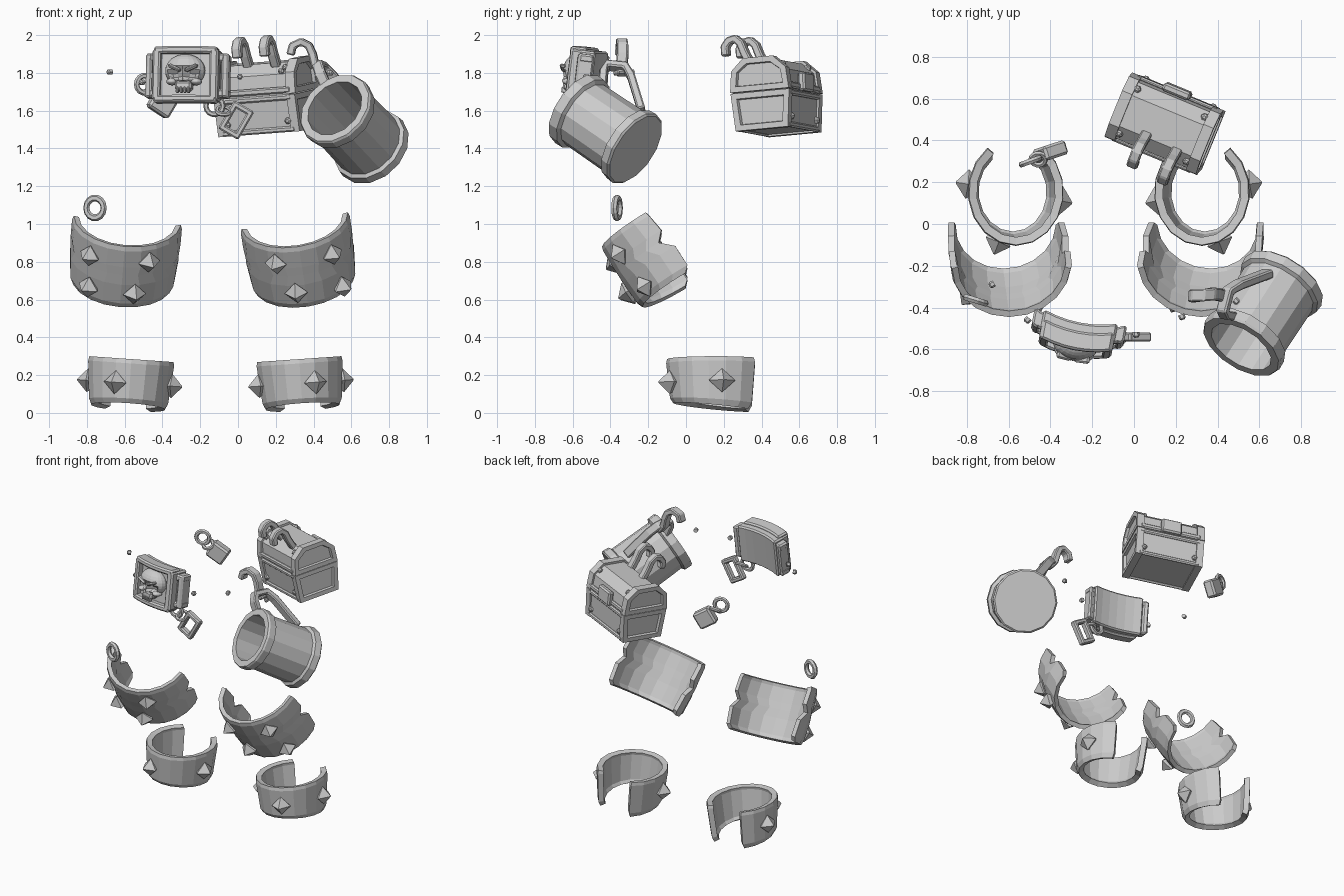
import bpy, bmesh
from math import sin, cos, pi, radians as rad
from mathutils import Matrix, Vector

if "Cube" in bpy.data.objects:
    bpy.data.objects.remove(bpy.data.objects["Cube"])

T = Matrix.Translation
I4 = Matrix.Identity(4)
def R(deg, axis): return Matrix.Rotation(rad(deg), 4, axis)
def S(x, y, z): return Matrix.Diagonal((x, y, z, 1))
def aim(p, d): return T(p) @ Vector(d).to_track_quat('Z', 'Y').to_matrix().to_4x4()

def finish(name, bm, M=I4, recalc=True, bevel=0):
    if recalc:
        bmesh.ops.recalc_face_normals(bm, faces=bm.faces)
    bm.transform(M)
    if M.determinant() < 0:
        bmesh.ops.reverse_faces(bm, faces=bm.faces)
    me = bpy.data.meshes.new(name)
    bm.to_mesh(me)
    bm.free()
    ob = bpy.data.objects.new(name, me)
    bpy.context.collection.objects.link(ob)
    if bevel:
        b = ob.modifiers.new("bevel", 'BEVEL')
        b.width, b.segments = bevel, 1
    return ob

def skin(bm, loops):
    """Join equal-length point loops with quads and cap both ends."""
    g = [[bm.verts.new(p) for p in loop] for loop in loops]
    n = len(g[0])
    for a, b in zip(g, g[1:]):
        for j in range(n):
            bm.faces.new((a[j], a[(j + 1) % n], b[(j + 1) % n], b[j]))
    bm.faces.new(g[0])
    bm.faces.new(g[-1])

def box(name, M, c, d, bevel=0.008):
    bm = bmesh.new()
    bmesh.ops.create_cube(bm, size=1, matrix=T(c) @ S(*d))
    return finish(name, bm, M, bevel=bevel)

def arc_band(name, rows, segs, M, thick, flare=0):
    """Open band facing -y; rows are (z, radius, half angle); flare raises the lower front."""
    bm = bmesh.new()
    g = []
    for z, r, h in rows:
        angs = [rad(-h + 2 * h * j / segs) for j in range(segs + 1)]
        k = flare if z < 0 else 0
        g.append([bm.verts.new((r * sin(a), -r * cos(a), z * (1 - k * cos(a)))) for a in angs])
    for lo, hi in zip(g, g[1:]):
        for j in range(segs):
            bm.faces.new((lo[j], lo[j + 1], hi[j + 1], hi[j]))
    ob = finish(name, bm, M, recalc=False)
    s = ob.modifiers.new("thickness", 'SOLIDIFY')
    s.thickness, s.offset = thick, -1

def spike(name, M, r, deg, z, size):
    a = rad(deg)
    bm = bmesh.new()
    bmesh.ops.create_cone(bm, segments=4, radius1=size * .65, radius2=size, depth=.03, cap_ends=True)
    bmesh.ops.create_cone(bm, segments=4, radius1=size, radius2=.004, depth=.055,
                          cap_ends=True, matrix=T((0, 0, .0425)))
    d = (sin(a), -cos(a), 0)
    finish(name, bm, M @ aim((r * d[0], r * d[1], z), d))

def prism(name, prof, x0, x1, M, sunk=0):
    """Profile in y,z extruded along x, with a sunken panel in the x1 end."""
    zs = [z for y, z in prof]
    mid = (min(zs) + max(zs)) / 2
    kz = 1 - .06 / (max(zs) - min(zs))
    inner = [(y * .8, mid + (z - mid) * kz) for y, z in prof]
    stack = [(x0, prof), (x1, prof)]
    if sunk:
        stack += [(x1, inner), (x1 - sunk, [(y * .96, mid + (z - mid) * .94) for y, z in inner])]
    bm = bmesh.new()
    skin(bm, [[(x, y, z) for y, z in p] for x, p in stack])
    finish(name, bm, M)

def strap(name, pts, side, w, t, M=I4):
    """Rectangular section swept along points."""
    bm = bmesh.new()
    p = [Vector(q) for q in pts]
    s = Vector(side).normalized()
    rings = []
    for i, q in enumerate(p):
        tan = (p[min(i + 1, len(p) - 1)] - p[max(i - 1, 0)]).normalized()
        n = tan.cross(s).normalized() * t / 2
        h = s * w / 2
        rings.append([q + v for v in (n + h, n - h, -n - h, -n + h)])
    skin(bm, rings)
    finish(name, bm, M, bevel=.007)

def lathe(name, prof, segs, M):
    bm = bmesh.new()
    skin(bm, [[(r * cos(2 * pi * j / segs), r * sin(2 * pi * j / segs), z) for j in range(segs)]
              for r, z in prof])
    finish(name, bm, M)

def ring(name, M, R1, r):
    bpy.ops.mesh.primitive_torus_add(major_segments=14, minor_segments=6, major_radius=R1, minor_radius=r)
    ob = bpy.context.object
    ob.name = name
    ob.data.transform(M)

def ellipsoid(name, M, c, d, dents=()):
    bm = bmesh.new()
    bmesh.ops.create_uvsphere(bm, u_segments=20, v_segments=14, radius=1, matrix=T(c) @ S(*d))
    for x, z, r in dents:
        for v in bm.verts:
            if v.co.y < c[1] and (v.co.x - x) ** 2 + (v.co.z - z) ** 2 < r * r:
                v.co.y += .035
    finish(name, bm, M)

# Spiked cuffs and shin guards, mirrored left and right
studs_r = ((-27, .10), (35, .09), (-10, -.08), (42, -.13))
studs_l = ((-27, .10), (38, .09), (-14, -.09), (36, -.10))
for tag, m, cx, gx, roll, studs in (("right", 1, .333, .325, -9, studs_r), ("left", -1, -.573, -.60, -5, studs_l)):
    M = T((cx, .155, .157)) @ S(m, 1.13, 1) @ R(-4, 'Y')
    arc_band(tag + "_cuff", [(-.127, .197, 142), (-.097, .212, 144), (.105, .23, 144), (.128, .226, 143)],
             14, M, .038, .17)
    for k, a in enumerate((20, 98, -80)):
        spike(f"{tag}_cuff_spike_{k}", M, .212, a, .0, .063)
    M = T((gx, -.10, .86)) @ S(m, 1, 1) @ R(roll, 'Y') @ R(31, 'X')
    arc_band(tag + "_guard", [(-.19, .268, 90), (-.16, .28, 96), (-.04, .29, 95), (.02, .29, 82),
                              (.07, .292, 91), (.17, .292, 88), (.195, .285, 87)], 10, M, .03)
    for k, (a, z) in enumerate(studs):
        spike(f"{tag}_guard_spike_{k}", M, .283, a, z, .062)

# Loose ring
ring("loose_ring", T((-.757, -.365, 1.085)) @ R(-17, 'Z') @ S(1, 1, 1.1) @ R(90, 'X'), .048, .017)

# Curved belt buckle
B = T((-.273, -.545, 1.787)) @ R(-11, 'Z') @ R(-7, 'X')
def curved_box(name, c, d, k=.9):
    bm = bmesh.new()
    n = 6 if d[0] > .1 else 1
    xs = [c[0] + d[0] * (i / n - .5) for i in range(n + 1)]
    prof = [(-.5, -.5), (.5, -.5), (.5, .5), (-.5, .5)]
    skin(bm, [[(x, c[1] + y * d[1] + k * x * x, c[2] + z * d[2]) for y, z in prof] for x in xs])
    finish(name, bm, B, bevel=.01)
curved_box("buckle_plate", (0, .015, 0), (.36, .09, .27))
for s in (-1, 1):
    curved_box("buckle_frame_bar", (0, -.03, s * .13), (.34, .09, .038))
    curved_box("buckle_frame_side", (s * .155, -.03, 0), (.045, .09, .27))
    for z in (-.095, .095):
        curved_box("buckle_loop_bar", (s * .19, .005, z), (.07, .08, .045))
    curved_box("buckle_loop_end", (s * .205, .005, 0), (.035, .085, .235))
    curved_box("buckle_loop_inner", (s * .19, .02, 0), (.05, .05, .2))

# Skull relief
ellipsoid("skull", B, (0, -.035, .02), (.108, .075, .088),
          [(-.043, -.005, .027), (.043, -.005, .027)])
for s in (-1, 1):
    box("brow", B @ T((s * .045, -.1, .028)) @ R(-s * 24, 'Y'), (0, 0, 0), (.075, .035, .02))
    ellipsoid("cheekbone", B, (s * .066, -.06, -.042), (.03, .035, .018))
box("upper_jaw", B, (0, -.06, -.065), (.09, .07, .05), .012)
lathe("nose", [(.018, 0), (.003, .045)], 4, B @ T((0, -.085, -.04)) @ S(1, 1.4, 1))
for i in range(4):
    box("tooth", B, (-.03 + .02 * i, -.085, -.088), (.014, .03, .032), .004)

# Block charm on rings
C = T((-.40, .345, 1.64)) @ R(18, 'Z') @ R(32, 'Y')
box("charm_block", C, (0, 0, 0), (.13, .07, .12), .012)
ring("charm_block_loop", T((-.458, .31, 1.695)) @ R(35, 'X'), .034, .013)
ring("charm_block_ring", T((-.495, .30, 1.74)) @ R(20, 'Z') @ R(90, 'X'), .045, .015)

# Open frame charm on rings
F = T((-.01, -.54, 1.55)) @ R(30, 'Y')
for s in (-1, 1):
    box("charm_frame_side", F, (s * .046, 0, 0), (.032, .044, .17))
    box("charm_frame_end", F, (0, 0, s * .07), (.115, .044, .032))
ring("charm_frame_loop", T((-.075, -.54, 1.60)) @ R(35, 'X'), .036, .012)
ring("charm_frame_ring", T((-.125, -.535, 1.625)) @ R(90, 'X'), .045, .014)

# Loose belt studs
for x, y, z in ((-.68, -.29, 1.805), (-.51, -.46, 1.75), (.01, -.53, 1.78), (.23, -.445, 1.81), (.49, -.37, 1.80)):
    d = Vector((x, y - .1, 0))
    lathe("belt_stud", [(.016, -.013), (.016, .006), (.008, .014)], 6, aim((x, y, z), d))

# Small chest, latch facing back
K = T((.167, .49, 1.488)) @ R(-22.5, 'Z') @ R(-4, 'Y') @ R(5, 'X')
body = [(-.142, .01), (.142, .01), (.155, .2), (-.155, .2)]
lid = [(-.155, .2), (.155, .2), (.145, .31), (.08, .368), (-.08, .368), (-.145, .31)]
body_end = [(-.15, 0), (.15, 0), (.168, .2), (-.168, .2)]
lid_end = [(-.168, .205), (.168, .205), (.156, .318), (.085, .383), (-.085, .383), (-.156, .318)]
prism("chest_body", body, -.2, .2, K)
prism("chest_lid", lid, -.2, .2, K)
for s in (-1, 1):
    prism("chest_body_end", body_end, s * .185, s * .233, K, s * .018)
    prism("chest_lid_end", lid_end, s * .185, s * .237, K, s * .018)
    box("chest_lid_trim", K, (0, s * .158, .225), (.42, .022, .034))
    box("chest_body_trim", K, (0, s * .158, .185), (.42, .02, .03))
    box("chest_base_trim", K, (0, s * .143, .015), (.42, .022, .03))
    for x in (-.175, .175):
        lathe("chest_body_rivet", [(.02, -.01), (.018, .012), (.008, .02)], 6,
              K @ aim((x, s * .146, .06), (0, s, 0)))
        lathe("chest_lid_rivet", [(.02, -.01), (.018, .012), (.008, .02)], 6,
              K @ aim((x, s * .112, .338), (0, s, 1)))
for hx, dy in ((.112, .005), (-.052, .022)):
    strap("chest_hook", [(hx, y + dy, z) for y, z in ((-.09, .35), (-.125, .42), (-.145, .475), (-.175, .503),
                         (-.21, .495), (-.236, .465), (-.234, .415))], (1, 0, 0), .052, .042, K)
box("chest_latch", K, (0, .172, .25), (.14, .04, .1), .01)

# Tankard, tipped forward
P0, axis = Vector((.512, -.588, 1.613)), Vector((.47, .73, -.495))
lathe("tankard", [(.13, .39), (.16, .36), (.163, 0), (.205, 0), (.212, .012), (.21, .06), (.188, .072),
                  (.192, .375), (.212, .385), (.216, .43), (.205, .44)], 14, aim(P0, axis))
h = [(.47, -.44, 1.72), (.435, -.435, 1.80), (.425, -.415, 1.84), (.45, -.32, 1.83), (.50, -.29, 1.78), (.645, -.235, 1.60)]
strap("tankard_handle", h, axis.cross(Vector((-.25, .35, .4))), .06, .042)
strap("tankard_hook", [(.45, -.34, 1.79), (.41, -.34, 1.84), (.395, -.335, 1.90), (.375, -.335, 1.945), (.335, -.34, 1.965),
                       (.29, -.343, 1.945), (.278, -.345, 1.895)], (.1, 1, 0), .06, .042)
